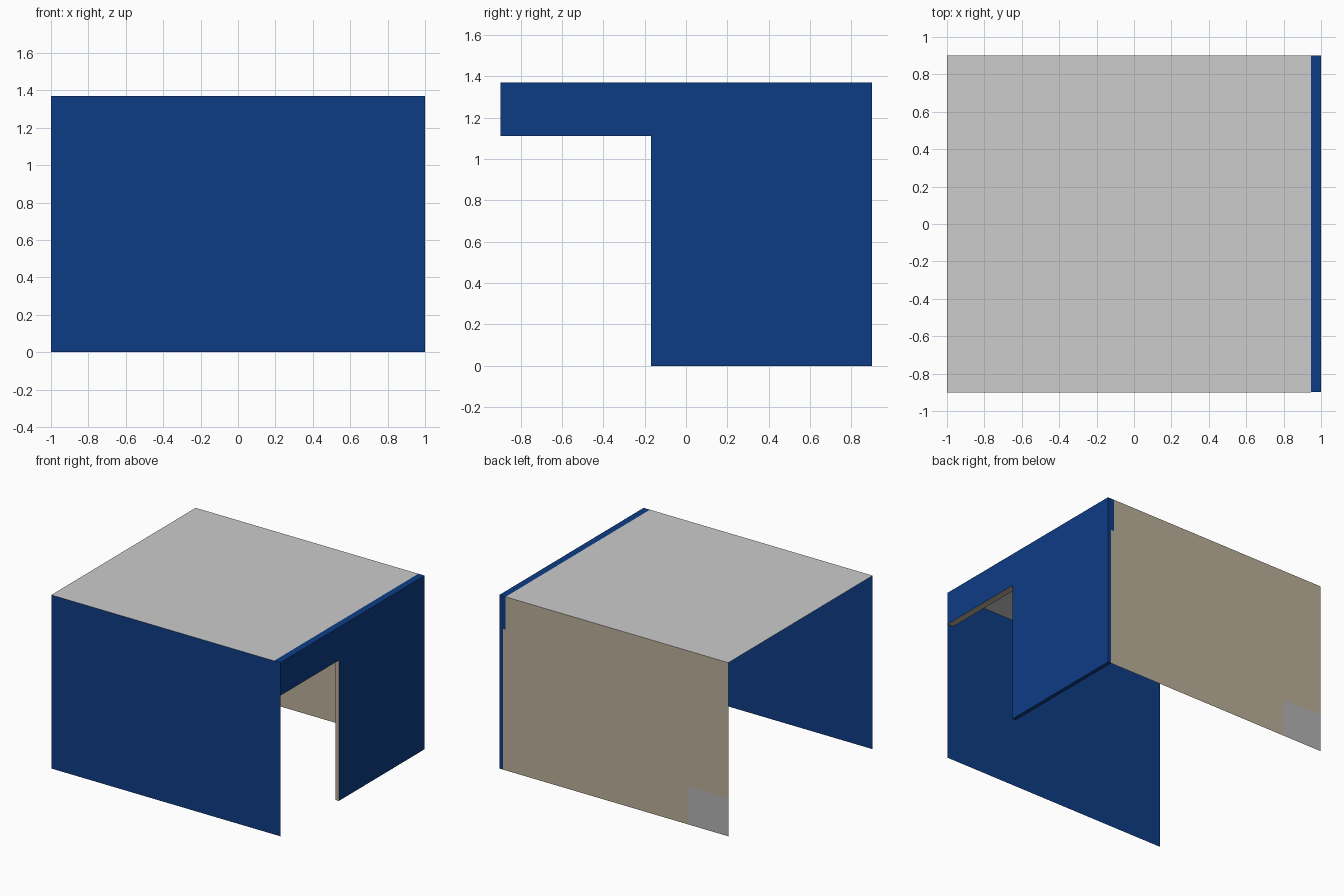
import bpy
import bmesh
from mathutils import Vector

cube = bpy.data.objects.get("Cube")
if cube:
    bpy.data.objects.remove(cube, do_unlink=True)

# Main dimensions
HALF_X, HALF_Y, HEIGHT = 1.0, 0.9, 1.37
DOOR_Y, DOOR_TOP = -0.17, 1.11      # opening in the side wall
HEADER_IN, PANEL_IN = 0.945, 0.97   # inner faces of the side wall
PATCH_X, PATCH_Z = -0.65, 0.3


def material(name, *srgb):
    """Flat material from 0-255 display colour."""
    rgb = [((c / 255 + 0.055) / 1.055) ** 2.4 for c in srgb]
    mat = bpy.data.materials.new(name)
    mat.use_nodes = True
    mat.diffuse_color = (*rgb, 1)
    bsdf = mat.node_tree.nodes["Principled BSDF"]
    bsdf.inputs["Base Color"].default_value = (*rgb, 1)
    bsdf.inputs["Roughness"].default_value = 0.9
    return mat


blue = material("blue", 13, 60, 133)
beige = material("beige", 187, 175, 153)
roof_grey = material("roof grey", 204, 204, 204)
patch_grey = material("patch grey", 180, 180, 180)


def finish(name, bm, mats):
    mesh = bpy.data.meshes.new(name)
    bm.to_mesh(mesh)
    bm.free()
    for mat in mats:
        mesh.materials.append(mat)
    obj = bpy.data.objects.new(name, mesh)
    bpy.context.collection.objects.link(obj)
    return obj


def sheet(name, origin, u, v, mat):
    """Single flat panel spanned by two edge vectors."""
    bm = bmesh.new()
    o, u, v = Vector(origin), Vector(u), Vector(v)
    bm.faces.new([bm.verts.new(p) for p in (o, o + u, o + u + v, o + v)])
    return finish(name, bm, [mat])


def wall_block(name, low, high, open_top=False):
    """Box, blue outside and beige on its inner side and opening faces."""
    bm = bmesh.new()
    low, high = Vector(low), Vector(high)
    bmesh.ops.create_cube(bm, size=1)
    for vert in bm.verts:
        vert.co = [low[i] if vert.co[i] < 0 else high[i] for i in range(3)]
    bm.normal_update()
    for face in bm.faces:
        n = face.normal
        lintel = n.z < -0.5 and low.z > 0
        face.material_index = int(n.x < -0.5 or n.y < -0.5 or lintel)
    if open_top:
        top = [f for f in bm.faces if f.normal.z > 0.5]
        bmesh.ops.delete(bm, geom=top, context="FACES_ONLY")
    return finish(name, bm, [blue, beige])


# Front wall and roof
sheet("front_wall", (-HALF_X, -HALF_Y, 0), (2 * HALF_X, 0, 0), (0, 0, HEIGHT), blue)
sheet("roof", (-HALF_X, -HALF_Y, HEIGHT), (HALF_X + HEADER_IN, 0, 0),
      (0, 2 * HALF_Y, 0), roof_grey)

# Side wall: full-length header above a door opening, thinner panel below
wall_block("side_header", (HEADER_IN, -HALF_Y + 0.002, DOOR_TOP), (HALF_X, HALF_Y, HEIGHT))
wall_block("side_panel", (PANEL_IN, DOOR_Y, 0), (HALF_X, HALF_Y, DOOR_TOP), open_top=True)

# Back wall: cells with a grey patch in the lower corner, notched round the header
bm = bmesh.new()
xs = (-HALF_X, PATCH_X, HEADER_IN, PANEL_IN)
zs = (0, PATCH_Z, DOOR_TOP, HEIGHT)
grid = [[bm.verts.new((x, HALF_Y, z)) for z in zs] for x in xs]
for i in range(3):
    for j in range(3):
        if (i, j) == (2, 2):
            continue
        face = bm.faces.new((grid[i][j], grid[i][j + 1], grid[i + 1][j + 1], grid[i + 1][j]))
        face.material_index = int(i == 0 and j == 0)
loose = [v for v in bm.verts if not v.link_faces]
bmesh.ops.delete(bm, geom=loose, context="VERTS")
finish("back_wall", bm, [beige, patch_grey])
